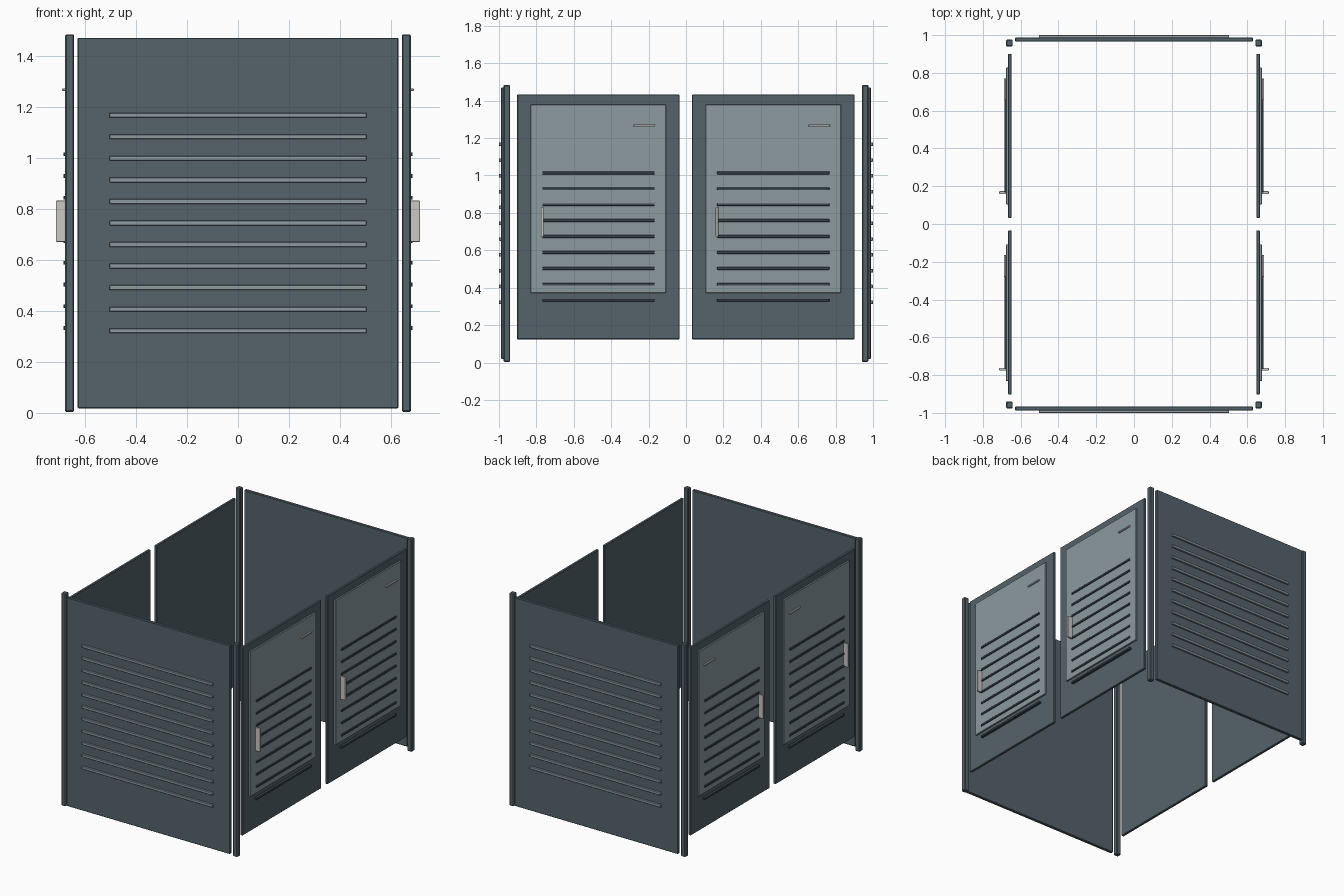
import bpy, bmesh

if "Cube" in bpy.data.objects:
    bpy.data.objects.remove(bpy.data.objects["Cube"])


def material(name, rgb):
    m = bpy.data.materials.new(name)
    m.diffuse_color = (*rgb, 1)
    m.use_nodes = True
    m.node_tree.nodes["Principled BSDF"].inputs["Base Color"].default_value = m.diffuse_color
    return m


SLATE = material("slate", (0.090, 0.125, 0.147))
PALE = material("pale_grey_blue", (0.265, 0.325, 0.352))
DARK = material("dark_slate", (0.045, 0.066, 0.078))
HANDLE = material("light_grey", (0.60, 0.58, 0.56))


def box(name, x, y, z, mat, bevel=0.0, segments=1):
    """Box spanning the (low, high) pairs x, y and z."""
    spans = (x, y, z)
    bm = bmesh.new()
    bmesh.ops.create_cube(bm, size=1)
    for v in bm.verts:
        v.co = [(a + b) / 2 + c * abs(b - a) for (a, b), c in zip(spans, v.co)]
    if bevel:
        bmesh.ops.bevel(bm, geom=bm.edges[:], offset=bevel, segments=segments,
                        profile=0.5, affect='EDGES')
    mesh = bpy.data.meshes.new(name)
    bm.to_mesh(mesh)
    bm.free()
    mesh.materials.append(mat)
    ob = bpy.data.objects.new(name, mesh)
    bpy.context.collection.objects.link(ob)
    return ob


# Corner posts
for sx in (-1, 1):
    for sy in (-1, 1):
        box("corner_post", (sx * 0.642, sx * 0.678), (sy * 0.94, sy * 0.976),
            (0.004, 1.484), SLATE, 0.005)

# End panels with raised horizontal slats
for sy in (-1, 1):
    box("end_panel", (-0.629, 0.629), (sy * 0.966, sy * 0.988), (0.018, 1.47), SLATE, 0.003)
    for i in range(11):
        z = 0.322 + i * 0.0845
        box("end_slat", (-0.504, 0.504), (sy * 0.984, sy * 1.0),
            (z - 0.0095, z + 0.0095), PALE, 0.002)

# Side doors: leaf, pale inset plate, slats, tag and pull handle
for sx in (-1, 1):
    for y0 in (-0.9025, 0.0325):
        def part(name, x, y, z, mat, bevel=0.0, segments=1):
            box(name, (sx * x[0], sx * x[1]), (y0 + y[0], y0 + y[1]), z, mat, bevel, segments)

        part("door", (0.648, 0.667), (0, 0.868), (0.124, 1.432), SLATE, 0.003)
        part("door_plate", (0.664, 0.678), (0.072, 0.795), (0.372, 1.38), PALE, 0.002)
        for i in range(9):
            z = 0.333 + i * 0.0851
            part("door_slat", (0.664, 0.685), (0.134, 0.735), (z - 0.0075, z + 0.0075),
                 DARK, 0.002)
        part("door_tag", (0.677, 0.689), (0.623, 0.738), (1.261, 1.272), HANDLE, 0.002)
        part("door_handle", (0.676, 0.714), (0.126, 0.141), (0.67, 0.832), HANDLE, 0.004, 2)
